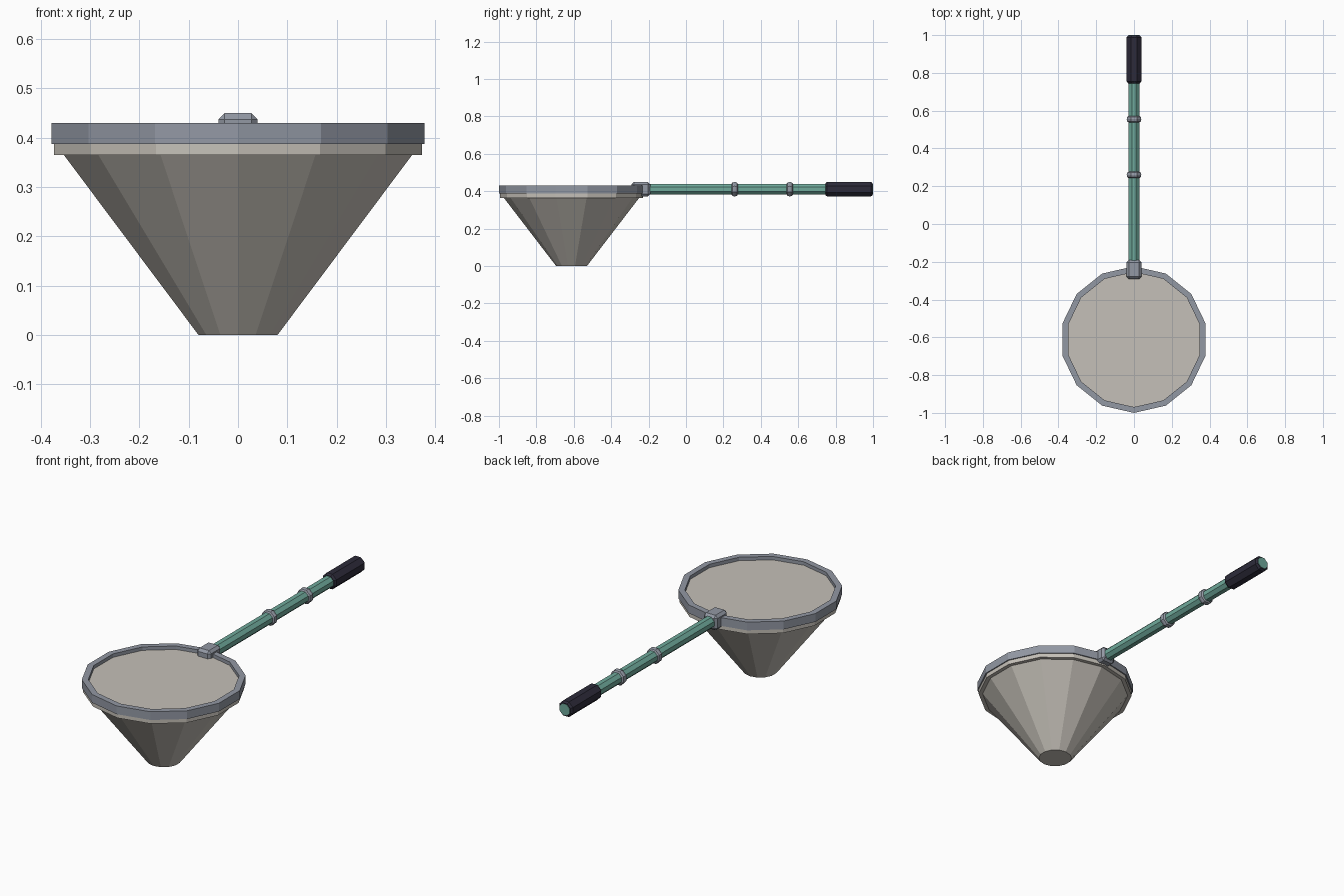
import bpy, bmesh, math
from mathutils import Matrix

if "Cube" in bpy.data.objects:
    bpy.data.objects.remove(bpy.data.objects["Cube"])

HOOP_Y, AXIS_Z, SIDES = -0.612, 0.411, 14


def material(name, rgb):
    m = bpy.data.materials.new(name)
    m.diffuse_color = (*rgb, 1)
    m.use_nodes = True
    m.node_tree.nodes["Principled BSDF"].inputs["Base Color"].default_value = m.diffuse_color
    return m


MESH = material("pale net", (0.56, 0.53, 0.48))
METAL = material("blue grey metal", (0.29, 0.315, 0.37))
TEAL = material("teal pole", (0.16, 0.40, 0.33))
DARK = material("dark grip", (0.026, 0.024, 0.042))


def finish(name, bm, mat):
    bmesh.ops.recalc_face_normals(bm, faces=bm.faces)
    me = bpy.data.meshes.new(name)
    bm.to_mesh(me)
    bm.free()
    me.materials.append(mat)
    ob = bpy.data.objects.new(name, me)
    bpy.context.collection.objects.link(ob)
    return ob


def lathe(name, profile, sides, mat, place, phase=0.0, closed=False):
    """Turn (radius, height) points about an axis; open profiles get end caps."""
    bm = bmesh.new()
    rings = []
    for r, h in profile:
        rings.append([bm.verts.new((r * math.cos(phase + math.tau * i / sides),
                                    r * math.sin(phase + math.tau * i / sides), h))
                      for i in range(sides)])
    pairs = list(zip(rings, rings[1:]))
    if closed:
        pairs.append((rings[-1], rings[0]))
    for a, b in pairs:
        for i in range(sides):
            j = (i + 1) % sides
            bm.faces.new((a[i], a[j], b[j], b[i]))
    if not closed:
        bm.faces.new(rings[0])
        bm.faces.new(rings[-1])
    bm.transform(place)
    return finish(name, bm, mat)


# Hoop and net: 14 sides, with a corner pointing to the front
hoop_at = Matrix.Translation((0, HOOP_Y, 0))
turn = -math.pi / 2
lathe("hoop", [(0.388, 0.387), (0.388, 0.43), (0.357, 0.43), (0.357, 0.387)],
      SIDES, METAL, hoop_at, turn, closed=True)
lathe("net", [(0.082, 0.0), (0.362, 0.365), (0.382, 0.365), (0.382, 0.389),
              (0.358, 0.389), (0.358, 0.412)], SIDES, MESH, hoop_at, turn)

# Pole parts: octagons with a flat top, running along y
pole_at = Matrix.Translation((0, 0, AXIS_Z)) @ Matrix.Rotation(-math.pi / 2, 4, 'X')
flat = math.pi / 8
lathe("pole", [(0.031, -0.25), (0.031, 1.0)], 8, TEAL, pole_at, flat)
lathe("grip", [(0.034, 0.745), (0.0425, 0.755), (0.0425, 0.988), (0.034, 0.998)],
      8, DARK, pole_at, flat)
for n, y in enumerate((0.26, 0.555)):
    loop = [(0.031 + 0.011 * math.cos(math.tau * k / 8),
             y + 0.017 * math.sin(math.tau * k / 8)) for k in range(8)]
    lathe(f"pole_band_{n + 1}", loop, 8, METAL, pole_at, flat, closed=True)

# Chamfered bracket joining pole and hoop
bm = bmesh.new()
bmesh.ops.create_cube(bm, size=1, matrix=Matrix.Translation((0, -0.241, AXIS_Z))
                      @ Matrix.Diagonal((0.08, 0.1, 0.078, 1)))
bmesh.ops.bevel(bm, geom=bm.edges[:], offset=0.013, segments=1, affect='EDGES')
finish("bracket", bm, METAL)
